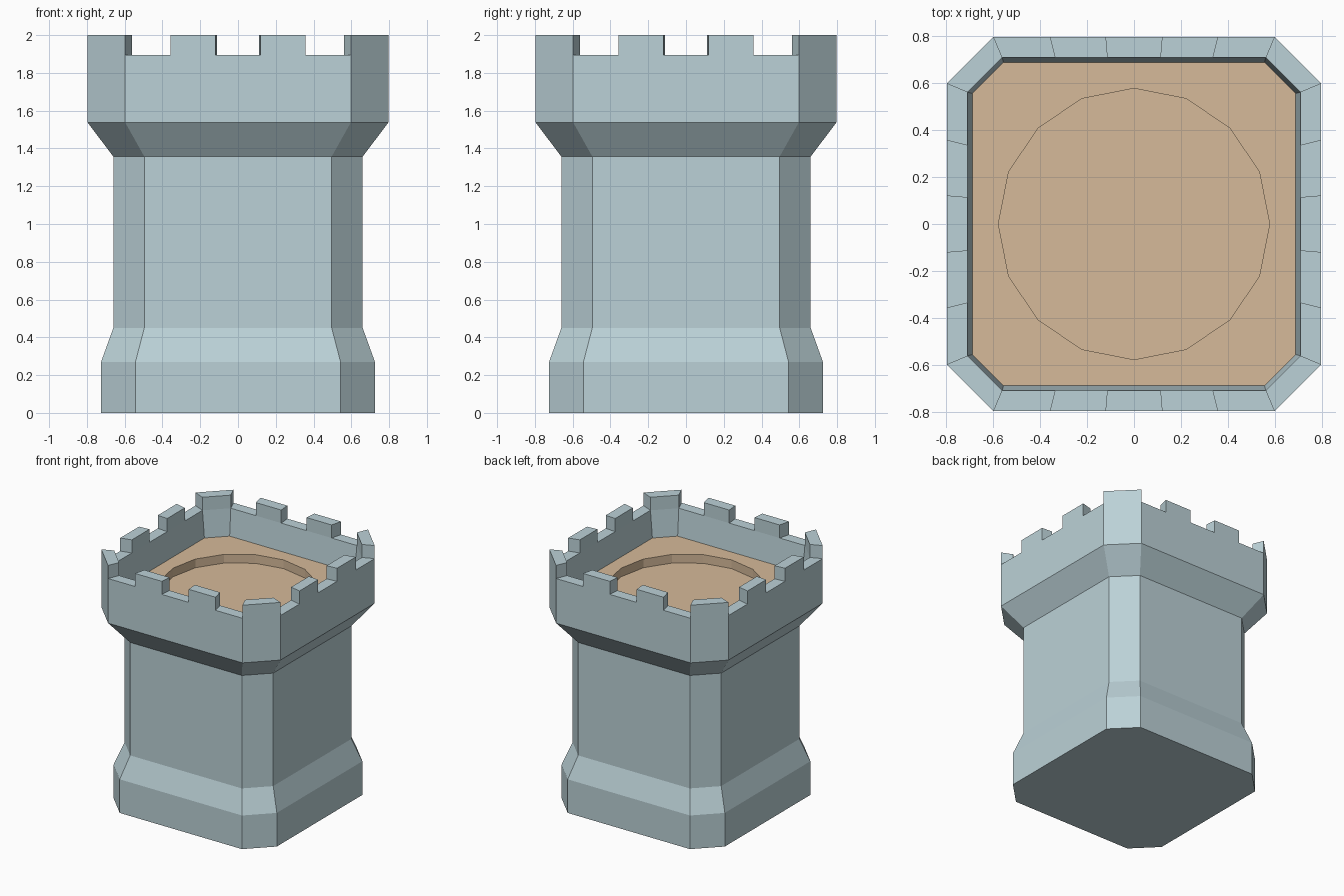
import bpy, bmesh, math
from mathutils import Matrix, Vector

if "Cube" in bpy.data.objects:
    bpy.data.objects.remove(bpy.data.objects["Cube"])

FLOOR_Z, PIT_Z = 1.68, 1.61
WALL_Z, TOP_Z = 1.895, 2.0


def material(name, rgb):
    m = bpy.data.materials.new(name)
    m.diffuse_color = (*rgb, 1)
    m.use_nodes = True
    m.node_tree.nodes["Principled BSDF"].inputs["Base Color"].default_value = m.diffuse_color
    return m


def octagon(bm, a, b, z, n):
    """Chamfered square, counter-clockwise, each long side split into n."""
    verts = []
    for k in range(4):
        rot = Matrix.Rotation(k * math.pi / 2, 3, 'Z')
        for i in range(n + 1):
            verts.append(bm.verts.new(rot @ Vector((-b + 2 * b * i / n, -a, z))))
    return verts


def skin(bm, low, high):
    n = len(low)
    return [bm.faces.new((low[i], low[(i + 1) % n], high[(i + 1) % n], high[i]))
            for i in range(n)]


def finish(bm, name, mat):
    me = bpy.data.meshes.new(name)
    bm.to_mesh(me)
    bm.free()
    me.materials.append(mat)
    ob = bpy.data.objects.new(name, me)
    bpy.context.collection.objects.link(ob)
    return ob


stone = material("pale_stone", (0.50, 0.64, 0.68))
wood = material("tan_floor", (0.67, 0.49, 0.32))

# Stone wall: outer profile up, over the parapet and down to the floor
bm = bmesh.new()
profile = [(0.725, 0.543, 0), (0.725, 0.543, 0.27), (0.66, 0.496, 0.45),
           (0.66, 0.496, 1.357), (0.796, 0.597, 1.537), (0.796, 0.597, WALL_Z),
           (0.708, 0.56, WALL_Z), (0.687, 0.555, FLOOR_Z)]
rings = [octagon(bm, a, b, z, 5) for a, b, z in profile]
bm.faces.new(rings[0][::-1])
bands = [skin(bm, lo, hi) for lo, hi in zip(rings, rings[1:])]

# Merlons: two on each side, one on each chamfered corner
tops = [f for i, f in enumerate(bands[5]) if i % 6 in (1, 3, 5)]
for f in tops:
    base = list(f.verts)
    up = [bm.verts.new(v.co + Vector((0, 0, TOP_Z - WALL_Z))) for v in base]
    skin(bm, base, up)
    bm.faces.new(up)
bmesh.ops.delete(bm, geom=tops, context='FACES_ONLY')
finish(bm, "tower_wall", stone)

# Floor with a sunken sixteen-sided disc
bm = bmesh.new()
edge = octagon(bm, 0.687, 0.555, FLOOR_Z, 1)


def circle(z):
    return [bm.verts.new((0.577 * math.cos(i * math.pi / 8),
                          0.577 * math.sin(i * math.pi / 8), z)) for i in range(16)]


rim, pit = circle(FLOOR_Z), circle(PIT_Z)
loops = [bm.edges.new((r[i], r[(i + 1) % len(r)]))
         for r in (edge, rim) for i in range(len(r))]
bmesh.ops.triangle_fill(bm, edges=loops, use_beauty=True, normal=(0, 0, 1))
bm.normal_update()
for f in bm.faces:
    if f.normal.z < 0:
        f.normal_flip()
skin(bm, rim, pit)
bm.faces.new(pit)
finish(bm, "tower_floor", wood)
